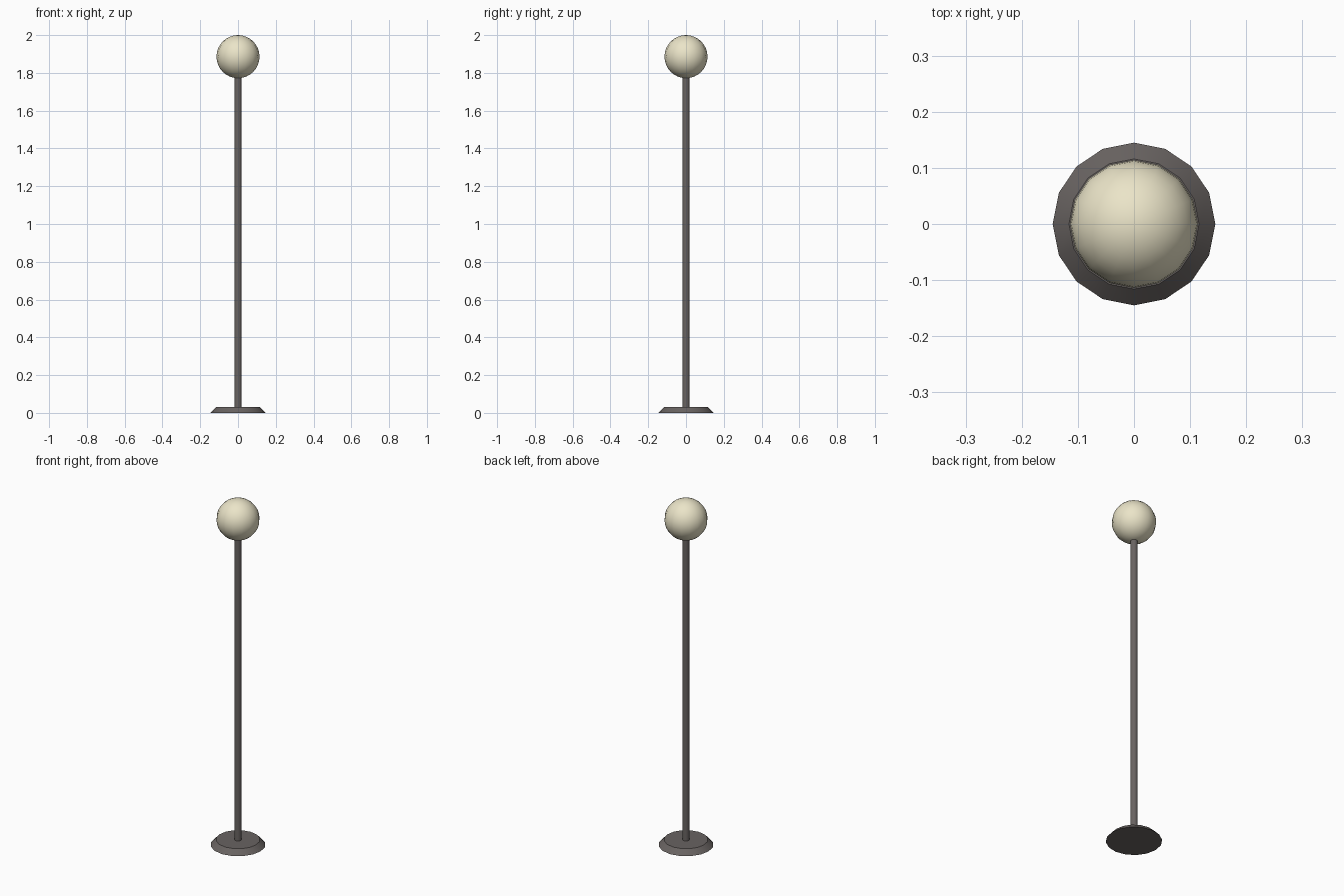
import bpy

if "Cube" in bpy.data.objects:
    bpy.data.objects.remove(bpy.data.objects["Cube"])

def finish(name, color):
    obj = bpy.context.object
    obj.name = name
    bpy.ops.object.shade_smooth_by_angle()
    mat = bpy.data.materials.new(name + "_paint")
    mat.diffuse_color = color
    mat.use_nodes = True
    mat.node_tree.nodes["Principled BSDF"].inputs["Base Color"].default_value = mat.diffuse_color
    obj.data.materials.append(mat)
    return obj

METAL = (0.14, 0.125, 0.12, 1)
GLASS = (0.83, 0.78, 0.58, 1)

# tapered foot
bpy.ops.mesh.primitive_cone_add(vertices=16, radius1=0.145, radius2=0.116,
                                depth=0.03, location=(0, 0, 0.015))
finish("base", METAL)

# slim pole, running slightly into the base and globe
bpy.ops.mesh.primitive_cylinder_add(vertices=16, radius=0.019, depth=1.765,
                                    location=(0, 0, 0.9025))
finish("pole", METAL)

# round lamp globe
bpy.ops.mesh.primitive_uv_sphere_add(segments=16, ring_count=16, radius=0.114,
                                     location=(0, 0, 1.886))
finish("globe", GLASS)
